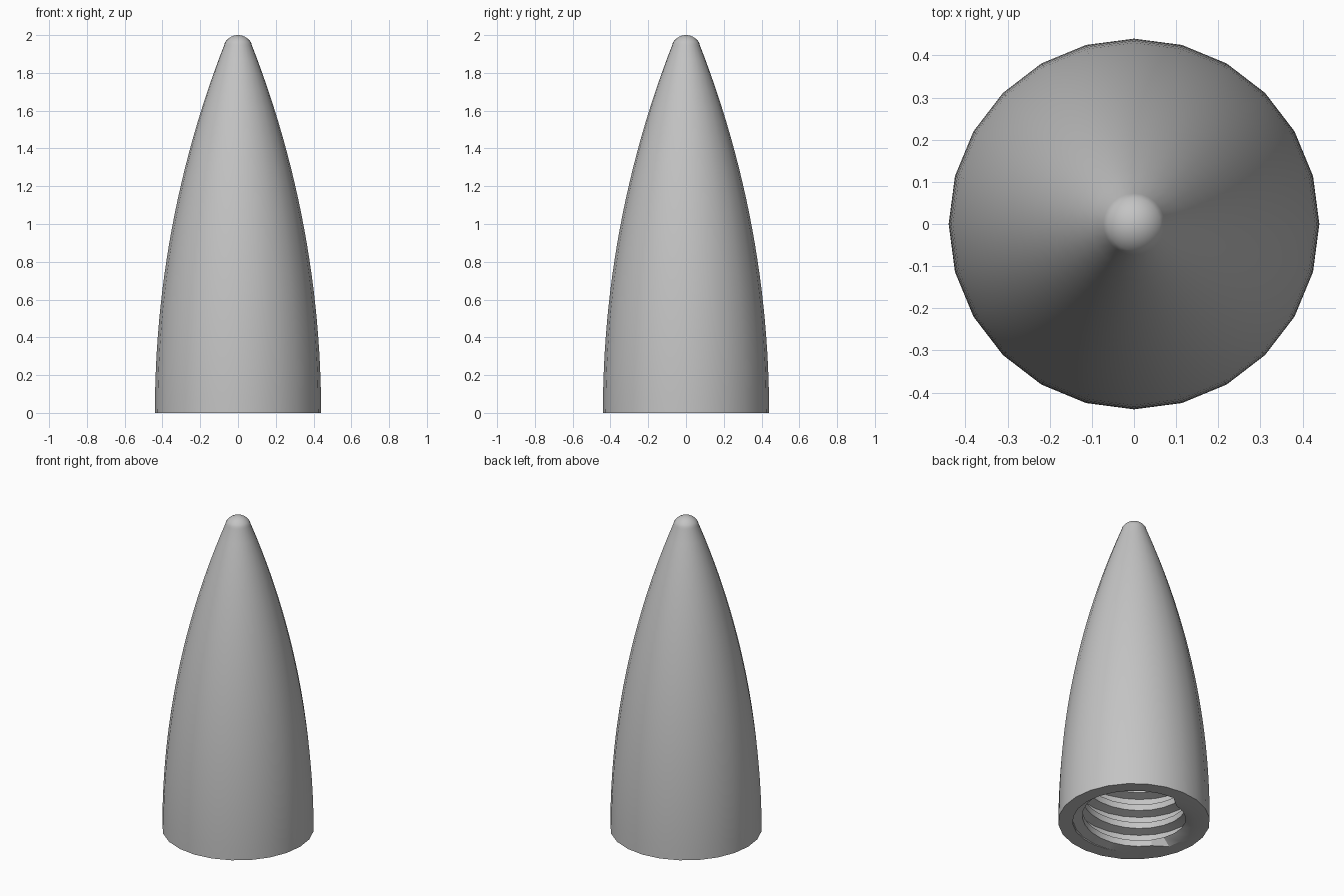
import bpy
import bmesh
from math import sin, cos, pi, sqrt, atan2, radians

SIDES = 24
BASE_R, ARC_R = 0.44, 5.35           # base radius and radius of the ogive arc
TIP_R = 0.08                         # rounded tip
ROOT_R, CREST_R = 0.356, 0.30        # thread in the socket
PITCH, DEPTH = 0.12, 0.60

cube = bpy.data.objects.get("Cube")
if cube:
    bpy.data.objects.remove(cube, do_unlink=True)

grey = bpy.data.materials.new("plain grey")
grey.use_nodes = True
colour = (0.55, 0.55, 0.55, 1)
grey.diffuse_color = colour
grey.node_tree.nodes["Principled BSDF"].inputs["Base Color"].default_value = colour


def ogive(z):
    return sqrt(ARC_R ** 2 - z * z) - (ARC_R - BASE_R)


def skin(bm, rows):
    """Bridge rows of equally many points; each row is a function of the column."""
    grid = [[bm.verts.new(row(j)) for j in range(SIDES + 1)] for row in rows]
    for a, b in zip(grid, grid[1:]):
        for j in range(SIDES):
            bm.faces.new((a[j], a[j + 1], b[j + 1], b[j]))


def ring(r, z):
    def point(j):
        a = 2 * pi * j / SIDES
        return (r * cos(a), r * sin(a), z)
    return point


def helix(r, z):
    """One thread edge, fading into the plain bore at both ends."""
    def point(j):
        h = z + PITCH * j / SIDES
        inside = 0 < h < DEPTH
        return ring(r if inside else ROOT_R, min(max(h, 0), DEPTH))(j)
    return point


bm = bmesh.new()

# Outer skin: ogive wall, then rounded tip
join_z = 1.948
shell = [ring(ogive(join_z * i / 24), join_z * i / 24) for i in range(25)]
start = atan2(join_z - (2 - TIP_R), ogive(join_z))
for i in range(1, 9):
    a = start + (pi / 2 - start) * i / 8
    shell.append(ring(TIP_R * cos(a), 2 - TIP_R + TIP_R * sin(a)))
skin(bm, shell)

# Flat base rim
skin(bm, [ring(BASE_R, 0), ring(ROOT_R, 0)])

# Threaded socket wall
section = [(0, ROOT_R), (0.3, ROOT_R), (0.42, CREST_R), (0.75, CREST_R)]
turns = round(DEPTH / PITCH)
skin(bm, [helix(r, (k + t) * PITCH)
          for k in range(-2, turns + 2) for t, r in section])

# Socket ceiling
skin(bm, [ring(ROOT_R, DEPTH), ring(0, DEPTH)])

bmesh.ops.remove_doubles(bm, verts=bm.verts, dist=0.0002)
bmesh.ops.recalc_face_normals(bm, faces=bm.faces)

mesh = bpy.data.meshes.new("threaded_nose_cone")
bm.to_mesh(mesh)
bm.free()
mesh.materials.append(grey)
cone = bpy.data.objects.new("threaded_nose_cone", mesh)
bpy.context.collection.objects.link(cone)

for other in bpy.context.selected_objects:
    other.select_set(False)
cone.select_set(True)
bpy.context.view_layer.objects.active = cone
bpy.ops.object.shade_smooth_by_angle(angle=radians(30))
